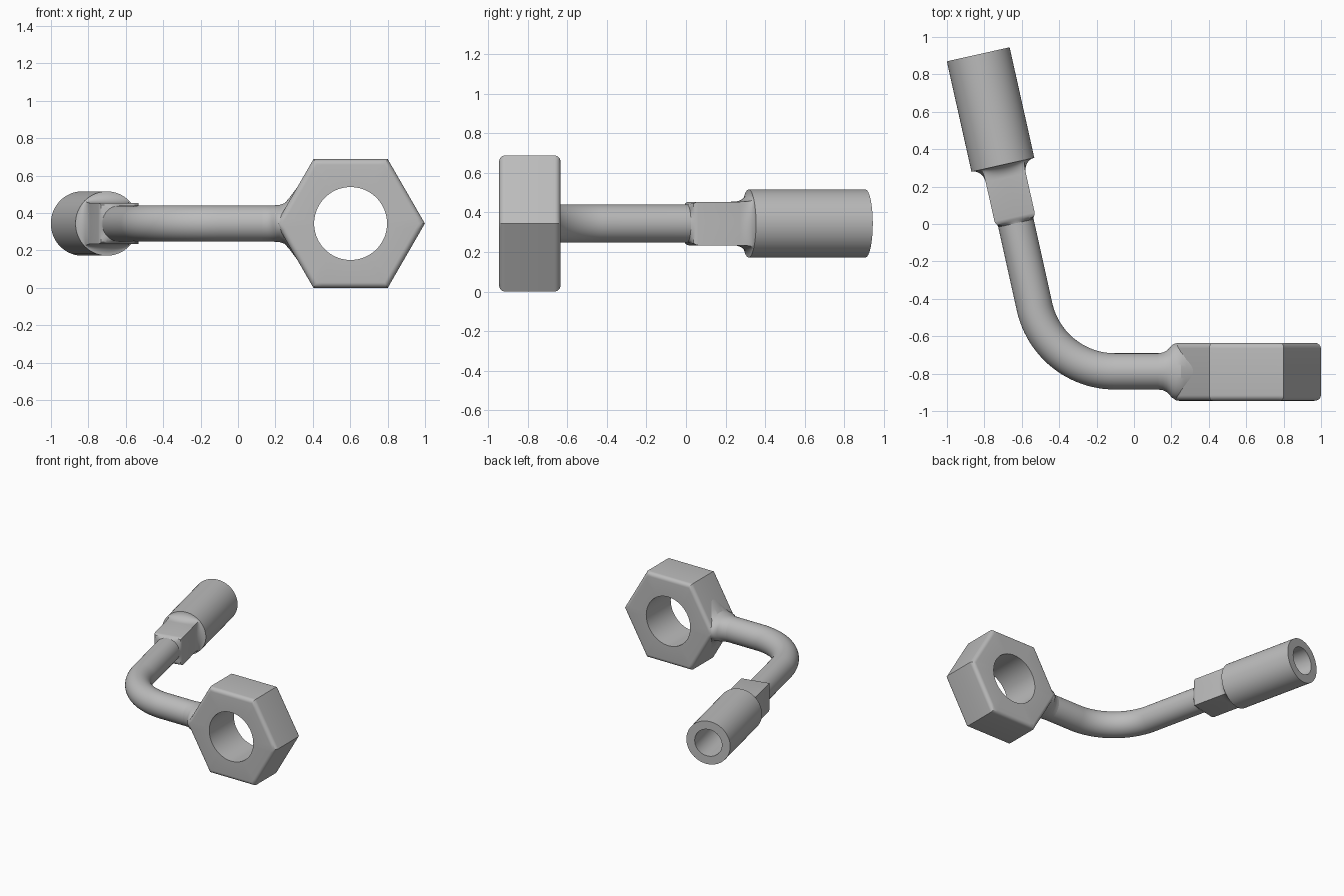
import bpy, bmesh
from math import pi, cos, sin, tan, radians
from mathutils import Vector

if "Cube" in bpy.data.objects:
    bpy.data.objects.remove(bpy.data.objects["Cube"])

SIDES = 72
MID_Z = 0.344
UP = Vector((0, 0, 1))

steel = bpy.data.materials.new("grey_steel")
steel.use_nodes = True
GREY = (0.5, 0.5, 0.5, 1)
steel.diffuse_color = GREY
steel.node_tree.nodes["Principled BSDF"].inputs["Base Color"].default_value = GREY


def polygon(apothem, n):
    """Radius by angle of a regular polygon with a flat side at angle pi/n."""
    return lambda a: apothem / cos((a % (2 * pi / n)) - pi / n)


def circle(r):
    return lambda a: r


def ring(centre, u, v, radius, turn=0):
    angles = [2 * pi * i / SIDES for i in range(SIDES)]
    return [centre + (u * cos(a + turn) + v * sin(a + turn)) * radius(a) for a in angles]


def loft(name, rings, closed=False):
    """Skin a list of rings; closed joins the last ring to the first."""
    bm = bmesh.new()
    loops = [[bm.verts.new(p) for p in r] for r in rings]
    pairs = list(zip(loops, loops[1:]))
    if closed:
        pairs.append((loops[-1], loops[0]))
    else:
        bm.faces.new(loops[0])
        bm.faces.new(loops[-1])
    for a, b in pairs:
        for i in range(SIDES):
            j = (i + 1) % SIDES
            bm.faces.new((a[i], a[j], b[j], b[i]))
    bmesh.ops.recalc_face_normals(bm, faces=bm.faces)
    mesh = bpy.data.meshes.new(name)
    bm.to_mesh(mesh)
    bm.free()
    mesh.materials.append(steel)
    obj = bpy.data.objects.new(name, mesh)
    bpy.context.collection.objects.link(obj)
    bpy.ops.object.select_all(action="DESELECT")
    obj.select_set(True)
    bpy.context.view_layer.objects.active = obj
    bpy.ops.object.shade_smooth_by_angle(angle=radians(30))
    return obj


# Hexagonal ring with rounded rims and a through hole
X, Y = Vector((1, 0, 0)), Vector((0, 1, 0))
hex_centre = Vector((0.602, -0.79, MID_Z))
APOTHEM, HALF, ROUND, HOLE = 0.344, 0.155, 0.03, 0.195
profile = []
for side in (-1, 1):
    arc = [(APOTHEM - ROUND + ROUND * sin(k * pi / 12),
            side * (HALF - ROUND + ROUND * cos(k * pi / 12))) for k in range(7)]
    profile += arc if side < 0 else arc[::-1]
hex_rings = [ring(hex_centre + Y * y, X, UP, polygon(ap, 6)) for ap, y in profile]
hex_rings += [ring(hex_centre + Y * y, X, UP, circle(HOLE)) for y in (HALF, -HALF)]
loft("hexagonal_ring", hex_rings, closed=True)

# Bent tube: straight, arc, straight
TUBE, BEND = 0.097, 0.44
TILT = radians(12.6)
TURN = pi / 2 - TILT
axis = Vector((-sin(TILT), cos(TILT), 0))
across = Vector((cos(TILT), sin(TILT), 0))
corner = Vector((-0.4545, -0.788, MID_Z))
arc_start = corner + X * BEND * tan(TURN / 2)
arc_mid = arc_start + Y * BEND
block_start = Vector((-0.635, 0.022, MID_Z))
path = [(Vector((0.3, corner.y, MID_Z)), Y)]
for k in range(25):
    a = TURN * k / 24
    out = Vector((-sin(a), -cos(a), 0))
    path.append((arc_mid + out * BEND, -out))
path.append((block_start, across))
loft("bent_tube", [ring(p, n, UP, circle(TUBE)) for p, n in path])

# Flared neck blending the tube into the ring's corner
neck = [(0.13, 0.097, 0.097), (0.155, 0.101, 0.097), (0.175, 0.111, 0.097),
        (0.19, 0.125, 0.097), (0.203, 0.141, 0.098), (0.22, 0.149, 0.099),
        (0.25, 0.15, 0.109), (0.28, 0.15, 0.144), (0.32, 0.15, 0.198)]
loft("flared_neck", [ring(Vector((x, -0.788, MID_Z)), Y * w, UP * h, circle(1))
                     for x, w, h in neck])

# Square block flaring into a round socket with a blind bore
BLOCK, SOCKET, BORE = 0.11, 0.172, 0.107
SOCKET_AT, END, FLARE = 0.302, 0.907, 0.07
square = polygon(BLOCK, 4)


def blend(f):
    return lambda a: square(a) + (SOCKET - square(a)) * f


sections = [(-0.018, circle(TUBE)), (-0.006, polygon(0.1, 4)), (0.004, polygon(0.107, 4)),
            (0.016, square)]
for k in range(9):
    a = k * pi / 16
    sections.append((SOCKET_AT - FLARE + FLARE * sin(a), blend(1 - cos(a))))
sections += [(END, circle(SOCKET)), (END, circle(BORE)), (END - 0.55, circle(BORE))]
loft("socket_end", [ring(block_start + axis * t, across, UP, r, pi / 4)
                    for t, r in sections])
